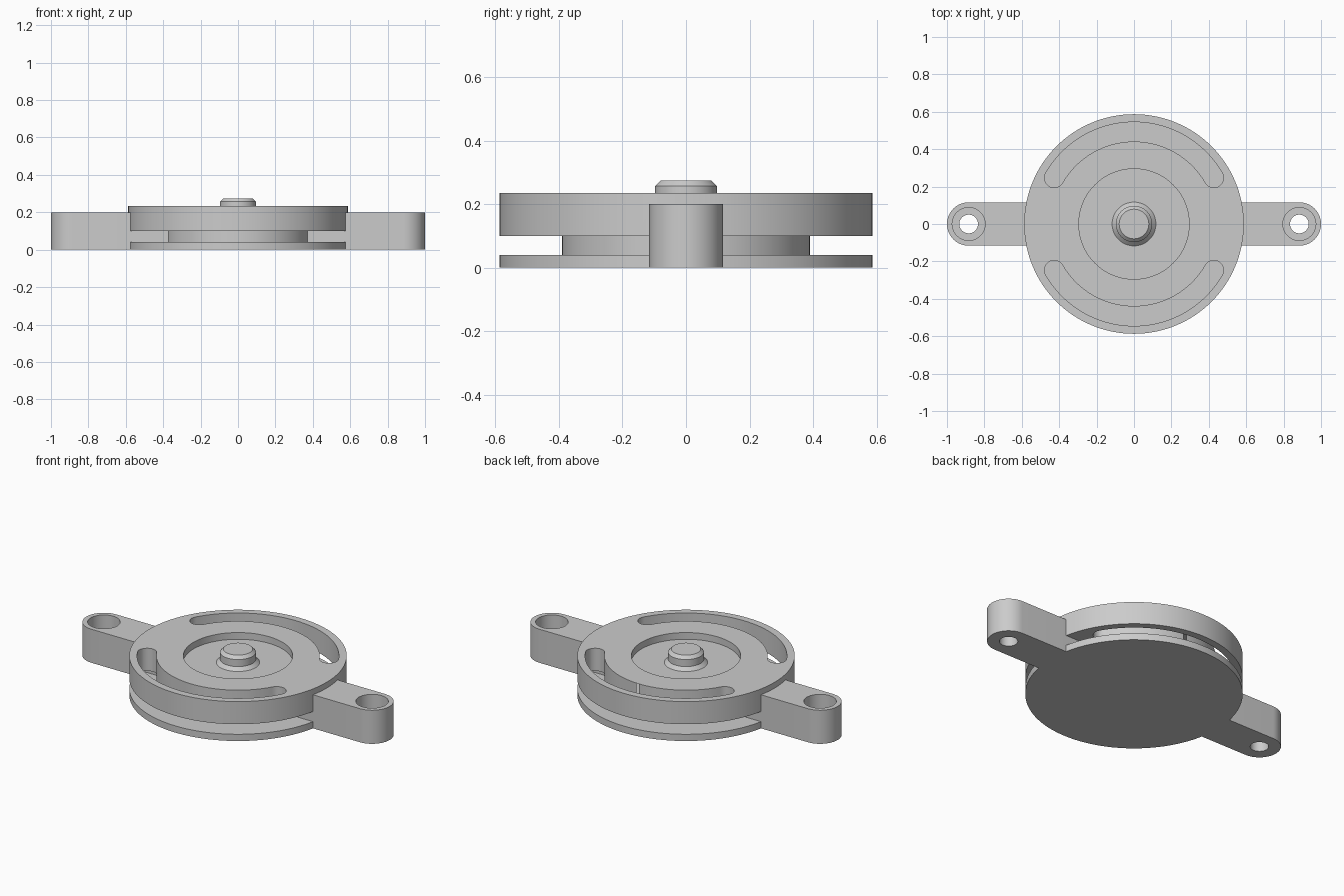
import bpy, bmesh, math
from math import cos, sin, pi

cube = bpy.data.objects.get("Cube")
if cube:
    bpy.data.objects.remove(cube, do_unlink=True)

grey = bpy.data.materials.new("light_grey")
grey.use_nodes = True
grey.diffuse_color = (0.6, 0.6, 0.6, 1)
grey.node_tree.nodes["Principled BSDF"].inputs["Base Color"].default_value = (0.6, 0.6, 0.6, 1)


def finish(name, bm):
    bmesh.ops.recalc_face_normals(bm, faces=bm.faces)
    mesh = bpy.data.meshes.new(name)
    bm.to_mesh(mesh)
    bm.free()
    mesh.materials.append(grey)
    obj = bpy.data.objects.new(name, mesh)
    bpy.context.collection.objects.link(obj)
    return obj


def lathe(name, profile, x=0, steps=128):
    """Revolve (radius, height) points around a vertical axis at x, with flat caps."""
    bm = bmesh.new()
    rings = [[bm.verts.new((x + r * cos(2 * pi * i / steps), r * sin(2 * pi * i / steps), z))
              for i in range(steps)] for r, z in profile]
    for a, b in zip(rings, rings[1:]):
        for i in range(steps):
            j = (i + 1) % steps
            bm.faces.new((a[i], a[j], b[j], b[i]))
    bm.faces.new(rings[0])
    bm.faces.new(rings[-1])
    return finish(name, bm)


def prism(name, outline, z0, z1):
    """Extrude an xy outline from z0 to z1."""
    bm = bmesh.new()
    face = bm.faces.new([bm.verts.new((x, y, z0)) for x, y in outline])
    new = bmesh.ops.extrude_face_region(bm, geom=[face])["geom"]
    bmesh.ops.translate(bm, vec=(0, 0, z1 - z0),
                        verts=[v for v in new if isinstance(v, bmesh.types.BMVert)])
    return finish(name, bm)


def arc(cx, cy, r, start, end, steps):
    return [(cx + r * cos(math.radians(start + (end - start) * i / steps)),
             cy + r * sin(math.radians(start + (end - start) * i / steps)))
            for i in range(steps + 1)]


def combine(target, tool, operation):
    tool.hide_render = True
    mod = target.modifiers.new(operation, "BOOLEAN")
    mod.operation = operation
    mod.solver = "EXACT"
    mod.object = tool
    bpy.context.view_layer.objects.active = target
    bpy.ops.object.modifier_apply(modifier=mod.name)
    bpy.data.objects.remove(tool, do_unlink=True)


# Base disc, core, grooved upper plate with round recess, and central spindle
R, CORE = 0.587, 0.39
body = lathe("disc_body", [
    (R, 0), (R, 0.04), (CORE, 0.04), (CORE, 0.10), (R, 0.10), (R, 0.235),
    (0.295, 0.235), (0.295, 0.195), (0.117, 0.195), (0.097, 0.215),
    (0.097, 0.257), (0.079, 0.275)])

# Mounting arms with rounded ends and counterbored holes
HOLE_X, HALF = 0.884, 0.116
for side, turn in ((1, 0), (-1, 180)):
    tip = arc(side * HOLE_X, 0, HALF, turn - 90, turn + 90, 32)
    root = [(side * 0.3, side * HALF), (side * 0.3, -side * HALF)]
    combine(body, prism("arm", tip + root, 0, 0.2), "UNION")
    combine(body, lathe("hole_cutter", [(0.05, -0.1), (0.05, 0.06), (0.088, 0.06), (0.088, 0.3)],
                        side * HOLE_X, 48), "DIFFERENCE")

# Curved slots through the upper plate
MID, W = 0.493, 0.052
for a in (30, 210):
    b = a + 120
    ends = [(MID * cos(math.radians(t)), MID * sin(math.radians(t))) for t in (a, b)]
    outline = (arc(0, 0, MID + W, a, b, 48) + arc(*ends[1], W, b, b + 180, 16)[1:-1]
               + arc(0, 0, MID - W, b, a, 48) + arc(*ends[0], W, a + 180, a + 360, 16)[1:-1])
    combine(body, prism("slot_cutter", outline, 0.07, 0.3), "DIFFERENCE")

bpy.ops.object.select_all(action="DESELECT")
body.select_set(True)
bpy.context.view_layer.objects.active = body
bpy.ops.object.shade_smooth_by_angle(angle=math.radians(30))
